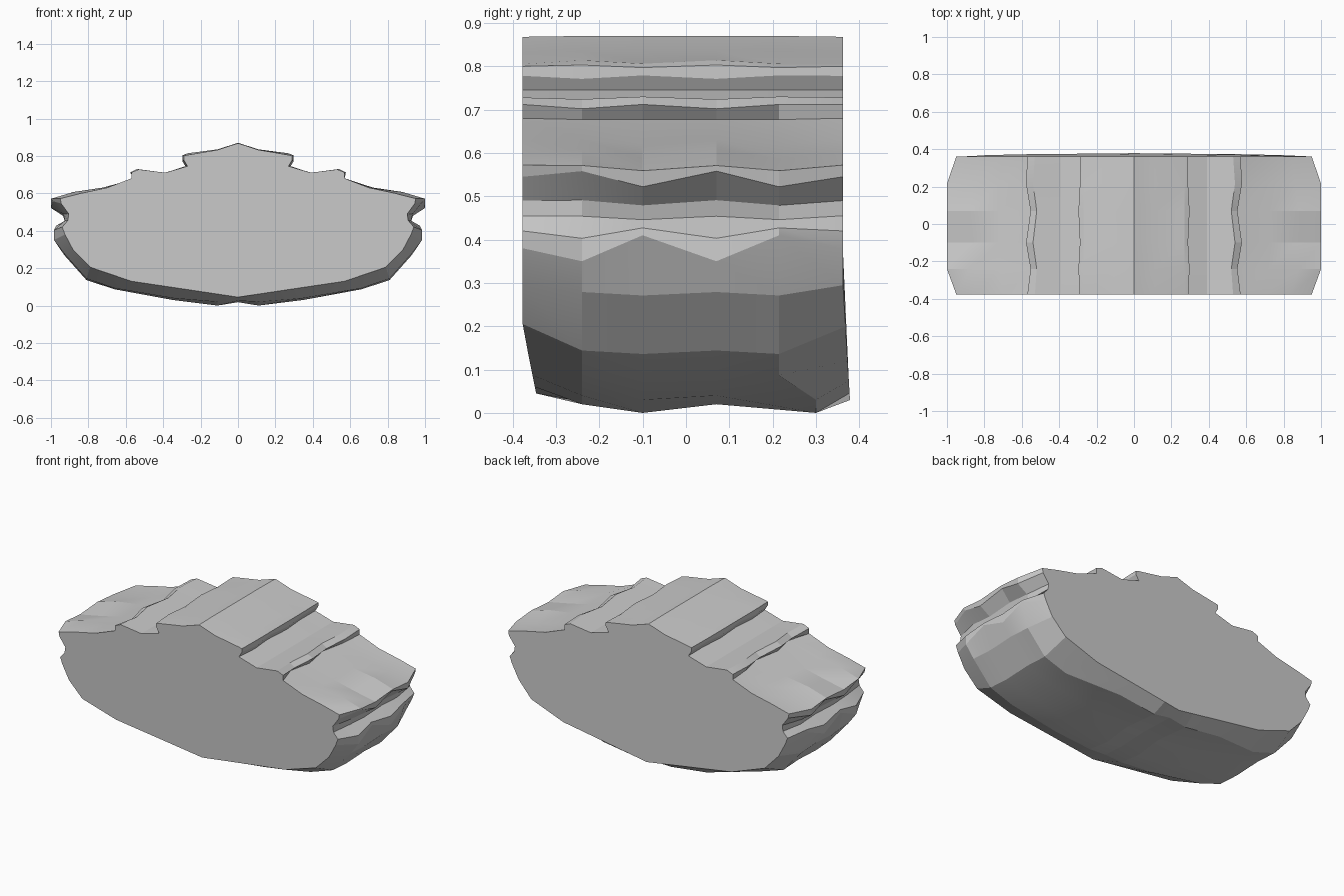
import bpy, bmesh, math

# Half outline, top centre to bottom centre:
# (x, z, zigzag in x, zigzag in z, x at the ends, z at the ends)
ROWS = [
    (0.00, 0.87, 0, 0, 0.00, 0.868),
    (0.11, 0.835, 0, 0, 0.11, 0.832),
    (0.27, 0.81, 0, 0.004, 0.27, 0.805),
    (0.293, 0.80, 0.004, 0.003, 0.29, 0.80),
    (0.293, 0.775, 0.004, -0.004, 0.29, 0.778),
    (0.275, 0.745, 0.006, 0, 0.27, 0.745),
    (0.39, 0.71, 0, 0, 0.39, 0.71),
    (0.53, 0.727, -0.01, -0.003, 0.53, 0.728),
    (0.565, 0.707, -0.012, -0.005, 0.57, 0.712),
    (0.54, 0.677, -0.015, 0, 0.57, 0.68),
    (0.72, 0.625, 0, 0.006, 0.70, 0.63),
    (0.87, 0.597, 0.01, 0.01, 0.84, 0.60),
    (1.00, 0.565, 0, 0.006, 0.95, 0.572),
    (0.995, 0.54, -0.005, 0.018, 0.945, 0.545),
    (0.935, 0.485, 0, 0.006, 0.905, 0.49),
    (0.925, 0.45, 0, 0.004, 0.91, 0.455),
    (0.978, 0.415, 0.006, -0.012, 0.94, 0.42),
    (0.98, 0.38, 0.004, -0.03, 0.925, 0.38),
    (0.93, 0.275, 0, 0.004, 0.88, 0.295),
    (0.81, 0.14, 0, 0.004, 0.79, 0.205),
    (0.66, 0.09, 0, 0.003, 0.57, 0.13),
    (0.35, 0.035, 0, 0.005, 0.28, 0.087),
    (0.11, 0.01, 0, 0.01, 0.10, 0.06),
    (0.00, 0.022, 0, 0.004, 0.00, 0.045),
]
STATIONS = [-0.377, -0.24, -0.10, 0.07, 0.215, 0.362]
SIGN = [0, 1, -1, 1, -1, 0]


def section_point(row, i):
    x, z, jx, jz, ex, ez = row
    y = STATIONS[i]
    if i == 0:                       # front end, bottom edge leans back
        return ex, y + max(0, 0.2 - ez) * 0.2, ez
    if i == len(STATIONS) - 1:       # back end, bottom edge leans out
        low = max(0, 0.3 - ez)
        return ex, y + low * 0.065, ez - low * 0.06
    if i == 4 and z < 0.05:          # underside belly sits further back
        y = 0.30
    return min(1.0, x + jx * SIGN[i]), y, z + jz * SIGN[i]


# Rock slab: faceted sections lofted front to back, closed with flat ends
bm = bmesh.new()
rings = []
for i in range(len(STATIONS)):
    right = [section_point(r, i) for r in ROWS]
    left = [(-x, y, z) for x, y, z in right[-2:0:-1]]
    rings.append([bm.verts.new(p) for p in right + left])
n = len(rings[0])
for a, b in zip(rings, rings[1:]):
    for k in range(n):
        bm.faces.new((a[k], a[(k + 1) % n], b[(k + 1) % n], b[k]))
bm.faces.new(rings[0])
bm.faces.new(rings[-1][::-1])
bmesh.ops.recalc_face_normals(bm, faces=bm.faces)

mesh = bpy.data.meshes.new("rock_slab")
bm.to_mesh(mesh)
bm.free()
slab = bpy.data.objects.new("rock_slab", mesh)
bpy.context.collection.objects.link(slab)
bpy.context.view_layer.objects.active = slab
slab.select_set(True)
bpy.ops.object.shade_smooth_by_angle(angle=math.radians(12))
